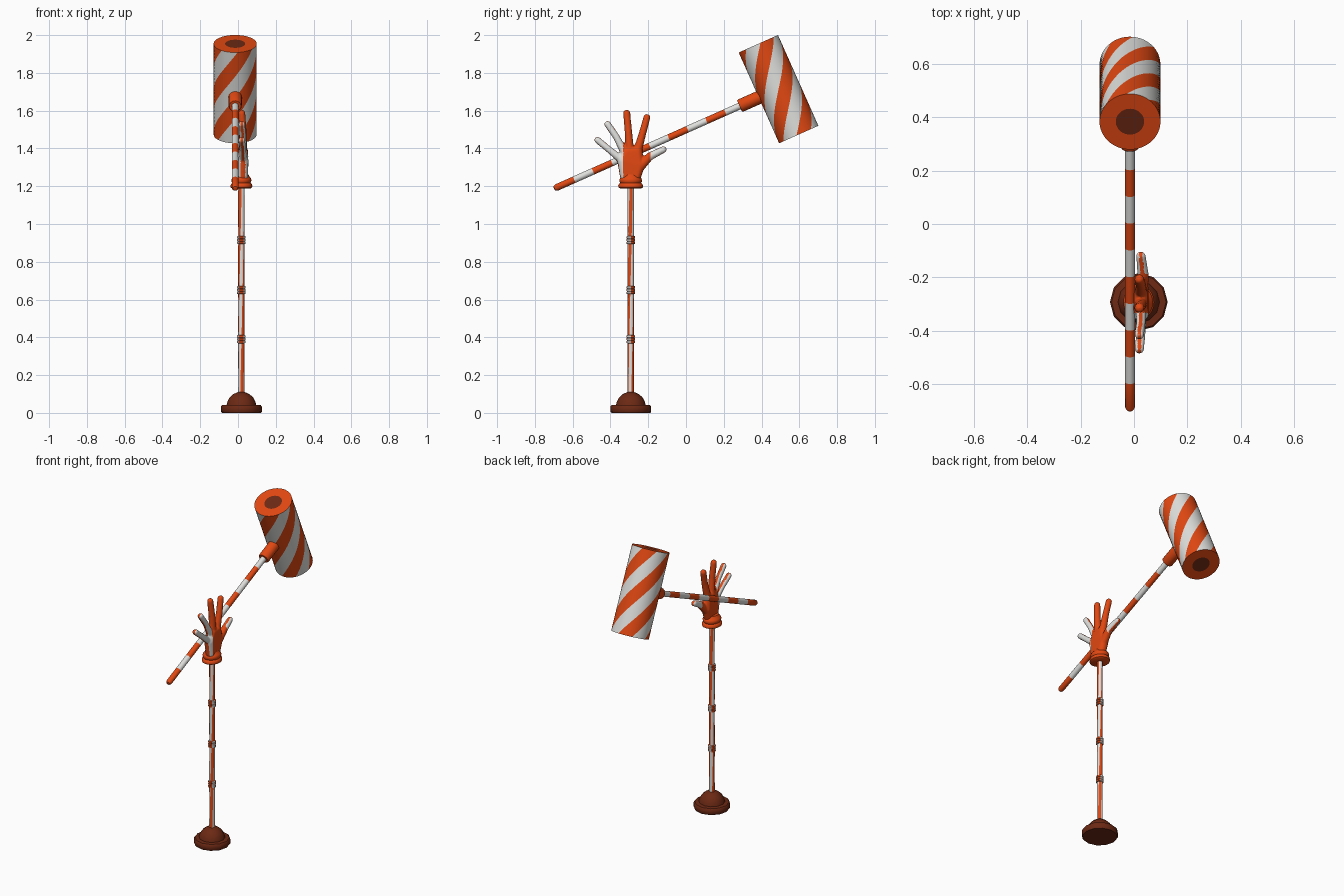
import bpy, bmesh, math
from mathutils import Vector

if "Cube" in bpy.data.objects:
    bpy.data.objects.remove(bpy.data.objects["Cube"])


def material(name, rgb):
    m = bpy.data.materials.new(name)
    m.diffuse_color = (*rgb, 1)
    m.use_nodes = True
    m.node_tree.nodes["Principled BSDF"].inputs["Base Color"].default_value = m.diffuse_color
    return m


ORANGE, WHITE, BROWN = 0, 1, 2
MATS = [material("orange", (0.76, 0.065, 0.006)),
        material("white", (0.74, 0.74, 0.72)),
        material("dark_brown", (0.15, 0.022, 0.007))]
TILT = math.radians(24)


def finish(name, mesh, loc=(0, 0, 0), rot_x=0.0, scale=(1, 1, 1), angle=40):
    for m in MATS:
        mesh.materials.append(m)
    mesh.shade_smooth()
    mesh.set_sharp_from_angle(angle=math.radians(angle))
    ob = bpy.data.objects.new(name, mesh)
    ob.location, ob.rotation_euler, ob.scale = loc, (rot_x, 0, 0), scale
    bpy.context.collection.objects.link(ob)
    return ob


def lathe(name, profile, segs, colour, twist=0.0, **place):
    """Turn a (radius, height) profile; colour(row, column) picks the material.
    twist is in radians per unit of height, so columns become spiral stripes."""
    bm = bmesh.new()
    rings = []
    for r, h in profile:
        ring = []
        for i in range(segs):
            a = 2 * math.pi * i / segs + twist * h
            ring.append(bm.verts.new((r * math.cos(a), r * math.sin(a), h)))
        rings.append(ring)
    for row in range(len(rings) - 1):
        lo, hi = rings[row], rings[row + 1]
        for i in range(segs):
            j = (i + 1) % segs
            f = bm.faces.new((lo[i], lo[j], hi[j], hi[i]))
            f.material_index = colour(row, i)
    bmesh.ops.remove_doubles(bm, verts=bm.verts, dist=1e-5)
    bmesh.ops.recalc_face_normals(bm, faces=bm.faces)
    mesh = bpy.data.meshes.new(name)
    bm.to_mesh(mesh)
    bm.free()
    return finish(name, mesh, **place)


def plain(index):
    return lambda row, col: index


# Plunger base
lathe("plunger_base",
      [(0, 0), (0.103, 0), (0.108, 0.006), (0.108, 0.034), (0.102, 0.041),
       (0.078, 0.043), (0.074, 0.06), (0.062, 0.082), (0.042, 0.1),
       (0.018, 0.11), (0, 0.11)],
      12, plain(BROWN), loc=(0.018, -0.292, 0))

# Striped pole with ribbed joints
lathe("pole", [(0.017, 0.1 + 1.1 * i / 22) for i in range(23)], 12,
      lambda row, col: (col // 2) % 2, twist=1.4, loc=(0.018, -0.292, 0))
for n, z in enumerate((0.39, 0.65, 0.915)):
    ribs = [(0.016, -0.022)]
    for k in range(3):
        h = -0.022 + 0.0147 * k
        ribs += [(0.023, h + 0.003), (0.023, h + 0.0115), (0.019, h + 0.0147)]
    ribs.append((0.016, 0.0225))
    lathe(f"pole_joint_{n + 1}", ribs, 12, lambda row, col: (col // 2) % 2,
          loc=(0.018, -0.292, z))

# Mallet handle with alternating bands
handle_start = (-0.015, -0.692, 1.19)
BAND = 0.1095
lathe("mallet_handle",
      [(0, -0.008), (0.012, -0.005), (0.018, 0.006)]
      + [(0.018, BAND * i) for i in range(1, 11)] + [(0.018, 1.19)],
      16, lambda row, col: ORANGE if row < 3 else (row - 2) % 2,
      loc=handle_start, rot_x=TILT - math.pi / 2)
lathe("handle_collar",
      [(0, 1.068), (0.031, 1.068), (0.035, 1.074), (0.035, 1.2), (0, 1.2)],
      16, plain(ORANGE), loc=handle_start, rot_x=TILT - math.pi / 2)

# Mallet head with spiral stripes and dark end discs
HALF, RAD, ROWS = 0.263, 0.114, 32
side = [(RAD, -HALF + 2 * HALF * i / ROWS) for i in range(ROWS + 1)]
head_profile = ([(0, -HALF), (0.053, -HALF)] + side
                + [(0.053, HALF), (0, HALF)])
LAST = len(head_profile) - 2


def head_colour(row, col):
    if row in (0, LAST):
        return BROWN
    if row in (1, LAST - 1):
        return ORANGE
    return (col // 6) % 2


lathe("mallet_head", head_profile, 48, head_colour, twist=6.4,
      loc=(-0.015, 0.49, 1.714), rot_x=TILT)

# Glove cuff
lathe("glove_cuff",
      [(0, 1.188), (0.055, 1.188), (0.064, 1.193), (0.066, 1.202),
       (0.062, 1.212), (0.055, 1.217), (0.059, 1.224), (0.06, 1.234),
       (0.056, 1.243), (0.05, 1.248), (0.042, 1.262), (0, 1.262)],
      24, plain(ORANGE), loc=(0.018, -0.293, 0), scale=(0.88, 1, 1))


# Glove: hulls around balls, fused into one skin
def hull(target, balls):
    part = bmesh.new()
    for x, y, z, r in balls:
        tmp = bmesh.new()
        bmesh.ops.create_icosphere(tmp, subdivisions=2, radius=r)
        for v in tmp.verts:
            part.verts.new(v.co + Vector((x, y, z)))
        tmp.free()
    bmesh.ops.convex_hull(part, input=part.verts)
    bmesh.ops.delete(part, geom=[v for v in part.verts if not v.link_faces],
                     context='VERTS')
    tmp_mesh = bpy.data.meshes.new("tmp")
    part.to_mesh(tmp_mesh)
    part.free()
    target.from_mesh(tmp_mesh)
    bpy.data.meshes.remove(tmp_mesh)


X = 0.026
bm = bmesh.new()
hull(bm, [(X, -0.322, 1.25, 0.028), (X, -0.265, 1.25, 0.028),
          (X, -0.335, 1.335, 0.03), (X, -0.31, 1.38, 0.028),
          (X, -0.258, 1.385, 0.028), (X, -0.247, 1.31, 0.03)])
fingers = [
    [(X, -0.335, 1.335, 0.022), (X, -0.405, 1.392, 0.018), (0.02, -0.468, 1.444, 0.018)],
    [(X, -0.322, 1.37, 0.022), (X, -0.368, 1.46, 0.018), (0.02, -0.415, 1.528, 0.018)],
    [(X, -0.298, 1.385, 0.024), (X, -0.305, 1.49, 0.02), (0.02, -0.314, 1.587, 0.019)],
    [(X, -0.257, 1.385, 0.024), (X, -0.23, 1.48, 0.02), (0.02, -0.207, 1.564, 0.019)],
    [(X, -0.255, 1.29, 0.027), (0.034, -0.192, 1.358, 0.022), (0.026, -0.12, 1.394, 0.018)],
]
for f in fingers:
    hull(bm, f[:2])
    hull(bm, f[1:])
raw = bpy.data.meshes.new("glove_raw")
bm.to_mesh(raw)
bm.free()
source = bpy.data.objects.new("glove_source", raw)
bpy.context.collection.objects.link(source)
remesh = source.modifiers.new("fuse", 'REMESH')
remesh.mode, remesh.voxel_size = 'VOXEL', 0.005
smooth = source.modifiers.new("soften", 'SMOOTH')
smooth.iterations = 4
bpy.context.view_layer.update()
glove = bpy.data.meshes.new_from_object(
    source.evaluated_get(bpy.context.evaluated_depsgraph_get()))
bpy.data.objects.remove(source)
glove.materials.clear()
finish("glove", glove, angle=70)

# White outer fingers and thumb, orange along their edges
for p in glove.polygons:
    y, z = p.center.y, p.center.z
    outer = y < -0.332 or (y > -0.187 and z < 1.45)
    p.material_index = WHITE if outer and abs(p.normal.x) > 0.4 else ORANGE
